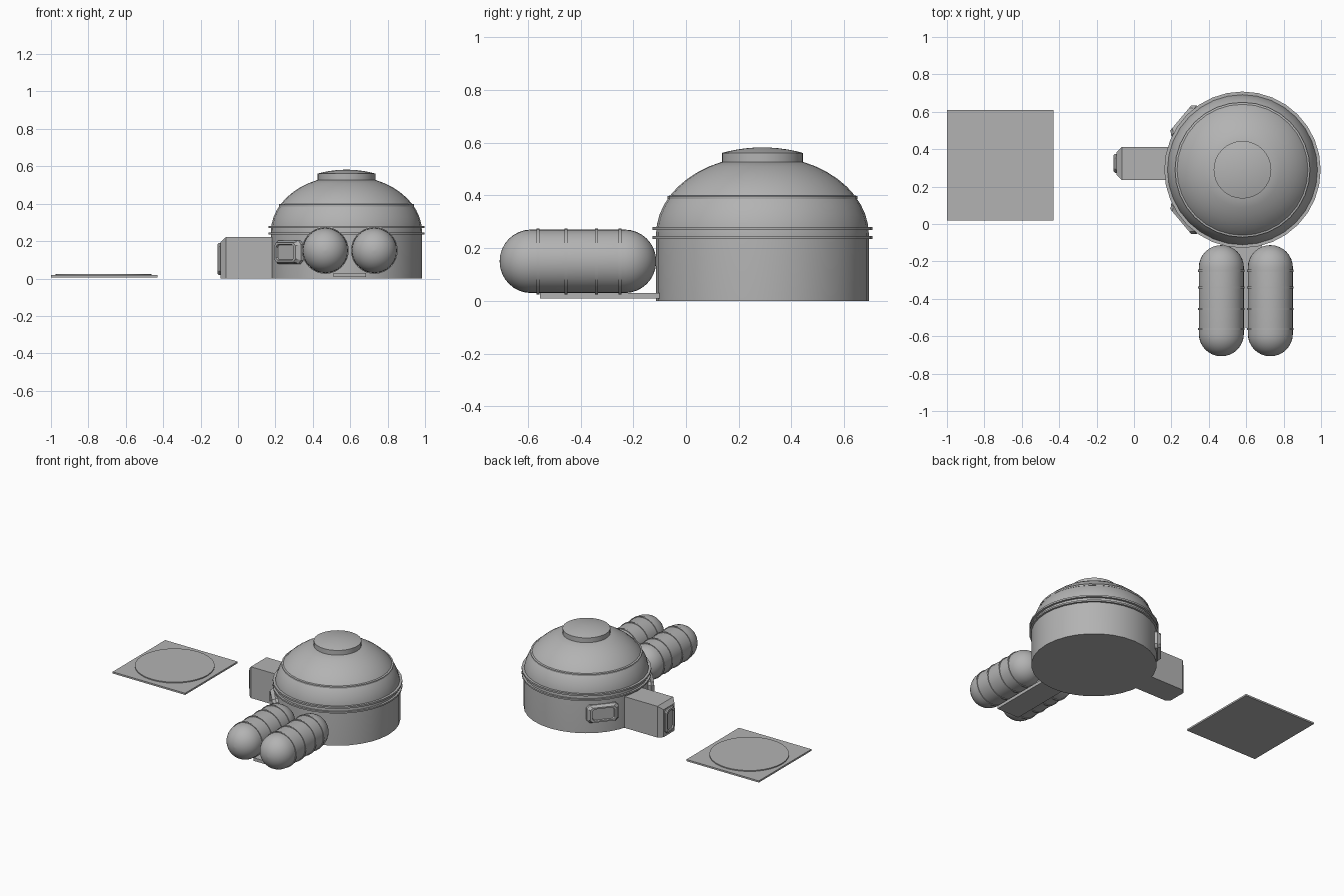
import bpy, bmesh
from math import sin, cos, pi, radians
from mathutils import Vector, Matrix

if "Cube" in bpy.data.objects:
    bpy.data.objects.remove(bpy.data.objects["Cube"])

SIDES = 32
GREY = bpy.data.materials.new("mid_grey")
GREY.diffuse_color = (0.45, 0.45, 0.45, 1)
GREY.use_nodes = True
GREY.node_tree.nodes["Principled BSDF"].inputs["Base Color"].default_value = GREY.diffuse_color


def loft(name, rings, matrix=Matrix()):
    """Skin a list of equal-length point rings and cap both ends."""
    bm = bmesh.new()
    loops = [[bm.verts.new(matrix @ Vector(p)) for p in ring] for ring in rings]
    n = len(loops[0])
    for a, b in zip(loops, loops[1:]):
        for i in range(n):
            j = (i + 1) % n
            bm.faces.new((a[i], a[j], b[j], b[i]))
    bm.faces.new(loops[0][::-1])
    bm.faces.new(loops[-1])
    bmesh.ops.recalc_face_normals(bm, faces=bm.faces)
    mesh = bpy.data.meshes.new(name)
    bm.to_mesh(mesh)
    bm.free()
    mesh.materials.append(GREY)
    obj = bpy.data.objects.new(name, mesh)
    bpy.context.collection.objects.link(obj)
    bpy.ops.object.select_all(action='DESELECT')
    obj.select_set(True)
    bpy.context.view_layer.objects.active = obj
    bpy.ops.object.shade_smooth_by_angle(angle=radians(30))
    return obj


def lathe(name, profile, matrix):
    """Turn (radius, height) pairs round the local z axis."""
    rings = [[(r * cos(2 * pi * i / SIDES), r * sin(2 * pi * i / SIDES), z)
              for i in range(SIDES)] for r, z in profile]
    return loft(name, rings, matrix)


def disc(name, r, z0, z1, matrix):
    return lathe(name, [(r, z0), (r, z1)], matrix)


def box(name, x0, x1, y0, y1, z0, z1):
    return loft(name, [[(x0, y0, z), (x1, y0, z), (x1, y1, z), (x0, y1, z)]
                       for z in (z0, z1)])


def panel(name, steps, cut, matrix):
    """Corner-cut panel facing local +x; steps are (half width, half height, depth)."""
    rings = []
    for w, h, x in steps:
        c = cut * h / steps[0][1]
        rings.append([(x, y, z) for y, z in (
            (w - c, -h), (w, c - h), (w, h - c), (w - c, h),
            (c - w, h), (-w, h - c), (-w, c - h), (c - w, -h))])
    return loft(name, rings, matrix)


# Main domed building
HUB = Matrix.Translation((0.58, 0.29, 0))
dome = [(0.404, 0), (0.404, 0.25)]
for k in range(1, 10):
    a = radians(67.5) * k / 9
    dome.append((0.404 * cos(a), 0.25 + 0.30 * sin(a)))
lathe("dome_building", dome, HUB)
disc("lower_wall_ring", 0.418, 0.235, 0.246, HUB)
disc("upper_wall_ring", 0.418, 0.269, 0.281, HUB)
lathe("dome_ring", [(0.361, 0.386), (0.361, 0.397), (0.345, 0.401)], HUB)
cap = [(0.154, 0.51), (0.154, 0.561)]
cap += [(0.154 * (1 - k / 5) + 0.001, 0.561 + 0.021 * (1 - (1 - k / 5) ** 2))
        for k in range(1, 6)]
lathe("roof_cap", cap, HUB)

# Windows on the wall, either side of the airlock
for label, deg in (("rear", 140), ("front", 220)):
    m = HUB @ Matrix.Rotation(radians(deg), 4, 'Z') @ Matrix.Translation((0, 0, 0.14))
    panel(label + "_window", [(0.106, 0.063, 0.36), (0.106, 0.063, 0.408),
                              (0.098, 0.056, 0.416), (0.088, 0.052, 0.431),
                              (0.074, 0.042, 0.431), (0.071, 0.039, 0.420)], 0.02, m)

# Airlock corridor with a tapered end and a door
loft("airlock", [[(x, y0, 0), (x, y1, 0), (x, y1, z), (x, y0, z)]
                 for x, y0, y1, z in ((0.25, 0.235, 0.412, 0.222),
                                      (-0.064, 0.235, 0.412, 0.222),
                                      (-0.093, 0.262, 0.385, 0.195))])
m = Matrix.Translation((0, 0.324, 0.105)) @ Matrix.Rotation(pi, 4, 'Z')
panel("airlock_door", [(0.05, 0.086, 0.08), (0.05, 0.086, 0.102),
                       (0.044, 0.08, 0.109), (0.032, 0.068, 0.109),
                       (0.030, 0.066, 0.099)], 0.02, m)

# Twin storage tanks with bands, lying along y
R, Y0, Y1 = 0.12, -0.707, -0.113
ends = [pi / 2 * k / 8 for k in range(9)]
tank = [(R * sin(a) + 0.0005, Y0 + R - R * cos(a)) for a in ends]
tank += [(R * cos(a) + 0.0005, Y1 - R + R * sin(a)) for a in ends]
for label, x in (("left", 0.467), ("right", 0.729)):
    m = Matrix.Translation((x, 0, 0.15)) @ Matrix.Rotation(-pi / 2, 4, 'X')
    lathe(label + "_tank", tank, m)
    for i, y in enumerate((-0.562, -0.455, -0.34, -0.25)):
        disc(f"{label}_tank_band_{i + 1}", 0.125, y - 0.006, y + 0.006, m)
box("tank_base", 0.51, 0.685, -0.553, -0.10, 0.008, 0.03)

# Landing pad
box("landing_pad", -1.0, -0.43, 0.02, 0.61, 0.006, 0.018)
disc("landing_circle", 0.257, 0.01, 0.025, Matrix.Translation((-0.72, 0.318, 0)))
